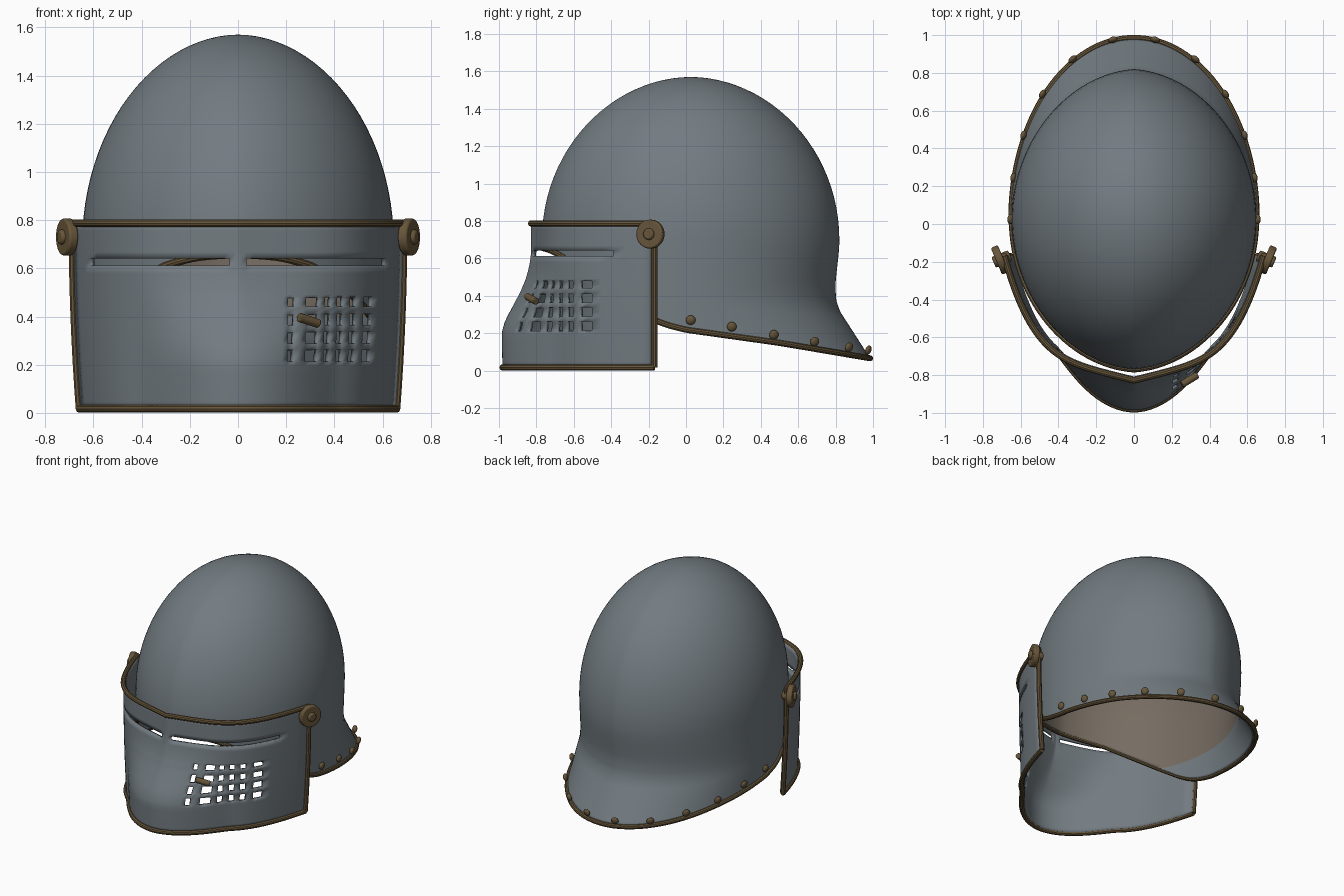
import bpy, bmesh, math
from mathutils import Vector

if "Cube" in bpy.data.objects:
    bpy.data.objects.remove(bpy.data.objects["Cube"])


def material(name, rgb):
    m = bpy.data.materials.new(name)
    m.diffuse_color = (*rgb, 1)
    m.use_nodes = True
    m.node_tree.nodes["Principled BSDF"].inputs["Base Color"].default_value = m.diffuse_color
    return m


STEEL = material("steel grey", (0.17, 0.20, 0.22))
TRIM = material("dark bronze", (0.135, 0.092, 0.042))
LINING = material("lining brown", (0.18, 0.15, 0.12))


def interp(pts, v):
    if v <= pts[0][0]:
        return pts[0][1]
    for (a, fa), (b, fb) in zip(pts, pts[1:]):
        if v <= b:
            return fa + (fb - fa) * (v - a) / (b - a)
    return pts[-1][1]


def smooth(t):
    t = min(1, max(0, t))
    return t * t * (3 - 2 * t)


def finish(ob, angle=35):
    bpy.ops.object.select_all(action='DESELECT')
    bpy.context.view_layer.objects.active = ob
    ob.select_set(True)
    bpy.ops.object.shade_smooth_by_angle(angle=math.radians(angle))


def shell(name, rows, closed, mats, keep=None, thick=0.02, mat_rule=None):
    """Grid of points to a thick sheet, normals outward."""
    bm = bmesh.new()
    vs = [[bm.verts.new(p) for p in r] for r in rows]
    n = len(rows[0])
    for i in range(len(rows) - 1):
        for j in range(n if closed else n - 1):
            if keep and not keep(i, j):
                continue
            k = (j + 1) % n
            bm.faces.new((vs[i][j], vs[i][k], vs[i + 1][k], vs[i + 1][j]))
    bmesh.ops.delete(bm, geom=[v for v in bm.verts if not v.link_faces], context='VERTS')
    bmesh.ops.remove_doubles(bm, verts=bm.verts, dist=1e-4)
    bmesh.ops.recalc_face_normals(bm, faces=bm.faces)
    mid = Vector((0, 0.02, 0.5))
    if sum(f.normal.dot(f.calc_center_median() - mid) * f.calc_area() for f in bm.faces) < 0:
        bmesh.ops.reverse_faces(bm, faces=bm.faces)
    if mat_rule:
        for f in bm.faces:
            f.material_index = mat_rule(f.calc_center_median())
    me = bpy.data.meshes.new(name)
    bm.to_mesh(me)
    bm.free()
    for m in mats:
        me.materials.append(m)
    ob = bpy.data.objects.new(name, me)
    bpy.context.collection.objects.link(ob)
    mod = ob.modifiers.new("thickness", 'SOLIDIFY')
    mod.thickness, mod.offset = thick, -1
    mod.material_offset = 1 if mat_rule else 0
    finish(ob)
    return ob


def tube(name, pts, r=0.017, closed=False):
    cu = bpy.data.curves.new(name, 'CURVE')
    cu.dimensions = '3D'
    cu.bevel_depth, cu.bevel_resolution, cu.use_fill_caps = r, 3, True
    sp = cu.splines.new('POLY')
    sp.points.add(len(pts) - 1)
    for p, q in zip(sp.points, pts):
        p.co = (*q, 1)
    sp.use_cyclic_u = closed
    cu.materials.append(TRIM)
    ob = bpy.data.objects.new(name, cu)
    bpy.context.collection.objects.link(ob)
    bpy.ops.object.select_all(action='DESELECT')
    bpy.context.view_layer.objects.active = ob
    ob.select_set(True)
    bpy.ops.object.convert(target='MESH')
    finish(bpy.context.object)


def rod(name, a, b, r, sides=32, bevel=0.008):
    a, b = Vector(a), Vector(b)
    bpy.ops.mesh.primitive_cylinder_add(vertices=sides, radius=r, depth=(b - a).length, location=(a + b) / 2)
    ob = bpy.context.object
    ob.name = name
    ob.rotation_euler = (b - a).to_track_quat('Z', 'Y').to_euler()
    ob.data.materials.append(TRIM)
    mod = ob.modifiers.new("bevel", 'BEVEL')
    mod.width, mod.segments = bevel, 2
    finish(ob)


# ---- skull bowl with keel, open face and flared neck guard
RIM_Z = [(-0.78, 0.66), (-0.73, 0.645), (-0.66, 0.61), (-0.4, 0.42), (-0.25, 0.315), (-0.17, 0.27),
         (-0.1, 0.243), (0, 0.218), (0.5, 0.148), (0.99, 0.065)]
FLARE = [(0, 0), (0.2, 0.03), (0.35, 0.14), (1, 1)]
EQ, NECK, LINE, N = 0.7, 0.45, 0.40, 128


def equator(th):
    s, c = math.sin(th), math.cos(th)
    return 0.647 * s, -0.795 * c * (1 - 0.055 * abs(s))      # y relative to centre


def rim_xy(th):
    s, c = math.sin(th), math.cos(th)
    x, y = equator(th)
    return (0.65 * s, -0.985 * c + 0.025 * (1 + c)) if c < 0 else (x, y + 0.025)


def bowl_wall(th, t, lower=False):
    """t runs 0 to 1 from equator to lining edge, or from lining edge to rim."""
    x, y = equator(th)
    y += 0.025
    rx, ry = rim_xy(th)
    rz = interp(RIM_Z, ry)
    edge = max(rz, LINE)
    z = edge + (rz - edge) * t if lower else EQ + (edge - EQ) * t
    f = interp(FLARE, (NECK - z) / (NECK - rz)) if rz < NECK else 0
    waist = 0.022 * smooth((EQ - z) / 0.28) * max(-math.cos(th), 0)
    return Vector((x + (rx - x) * f, y + (ry - y) * f - waist * (1 - f), z))


angles = [2 * math.pi * i / N for i in range(N)]
rows = []
for i in range(25):
    p = math.pi / 2 * (1 - i / 24)
    k = math.cos(p) ** 1.03 if i else 0
    rows.append([(equator(a)[0] * k, 0.025 + equator(a)[1] * k, EQ + 0.87 * math.sin(p)) for a in angles])
for i in range(1, 11):
    rows.append([bowl_wall(a, i / 10) for a in angles])
for i in range(1, 13):
    rows.append([bowl_wall(a, i / 12, True) for a in angles])
# slots repeat so the inside is lined above the neck and steel in the flare
shell("skull_bowl", rows, True, [STEEL, LINING, STEEL, STEEL],
      mat_rule=lambda c: 2 if c.z < LINE else 0)
tube("bowl_rim", [bowl_wall(a, 1, True) for a in angles], 0.016, True)

# flat rivets round the neck guard
RIVETS = [(0.655, 0.025, 0.27), (0.638, 0.245, 0.235), (0.585, 0.47, 0.192),
          (0.484, 0.688, 0.155), (0.325, 0.872, 0.125), (0.112, 0.975, 0.11)]
for side in (1, -1):
    for x, y, z in RIVETS:
        bpy.ops.mesh.primitive_uv_sphere_add(segments=16, ring_count=8, radius=0.026, location=(side * x, y, z))
        ob = bpy.context.object
        ob.name = "neck_rivet"
        ob.scale = (1, 1, 0.6)
        ob.rotation_euler = Vector((side * x / 0.42, y, -0.3)).to_track_quat('Z', 'Y').to_euler()
        ob.data.materials.append(TRIM)
        finish(ob, 60)

# ---- visor with snout, sight slits and breathing grid on the right
Z0, Z1, XE = 0.017, 0.787, 0.687
SNOUT = [(0, 0.97), (0.1, 0.99), (0.2, 1), (0.25, 0.93), (0.3, 0.78), (0.36, 0.57), (0.43, 0.34),
         (0.5, 0.16), (0.57, 0.05), (0.63, 0)]


def visor(x, z):
    g = interp(SNOUT, z)
    h = max(0, 1 - (abs(x) / 0.43) ** 2.5) ** 1.5
    xx = math.sqrt(x * x + (0.08 * g * h) ** 2)
    y = -0.828 + 0.25 * xx + 0.487 * (xx / 0.687) ** 4.8 - 0.177 * g * h
    return Vector((x * (1 - 0.045 * (1 - z / 0.8) ** 2), y, z))


COLS = [(0.21, 0.236), (0.285, 0.337), (0.363, 0.388), (0.415, 0.44), (0.468, 0.495), (0.525, 0.562)]
ROWS = [(0.213, 0.262), (0.288, 0.337), (0.364, 0.41), (0.442, 0.48)]
SLITS = [(-0.615, -0.035), (0.035, 0.615)]


def lines(lo, hi, step, edges):
    out = sorted({lo, hi, *edges})
    n = round((hi - lo) / step)
    for i in range(n + 1):
        v = lo + (hi - lo) * i / n
        if all(abs(v - e) > 0.009 for e in edges) and lo < v < hi:
            out.append(v)
    return sorted(out)


xs = lines(-XE, XE, 0.025, [0.0] + [e for c in COLS + SLITS for e in c])
zs = lines(Z0, Z1, 0.03, [0.612, 0.641] + [e for r in ROWS for e in r])


def inside(v, spans):
    return any(a < v < b for a, b in spans)


def solid(i, j):
    x, z = (xs[j] + xs[j + 1]) / 2, (zs[i] + zs[i + 1]) / 2
    slit = 0.612 < z < 0.641 and inside(x, SLITS)
    return not (slit or (inside(x, COLS) and inside(z, ROWS)))


shell("visor", [[visor(x, z) for x in xs] for z in zs], False, [STEEL], keep=solid)
edge = [-XE + 2 * XE * i / 80 for i in range(81)]
tube("visor_top_trim", [visor(x, Z1) for x in edge])
tube("visor_bottom_trim", [visor(x, Z0) for x in edge])

# side trims and pivots, mirrored
out = Vector((0.92, -0.39, 0)).normalized()
for s in (1, -1):
    tube("visor_side_trim", [visor(s * XE, Z0 + (Z1 - Z0) * i / 16) for i in range(17)])
    c = Vector((0.710, -0.19, 0.73))
    flip = lambda v: (v.x * s, v.y, v.z)
    rod("pivot_disc", flip(c - out * 0.02), flip(c + out * 0.02), 0.077, 40, 0.008)
    rod("pivot_bolt", flip(c - out * 0.06), flip(c + out * 0.036), 0.033, 8, 0.01)

# small lifting peg beside the grid
rod("visor_peg", (0.253, -0.85, 0.397), (0.335, -0.80, 0.37), 0.019, 16, 0.004)
